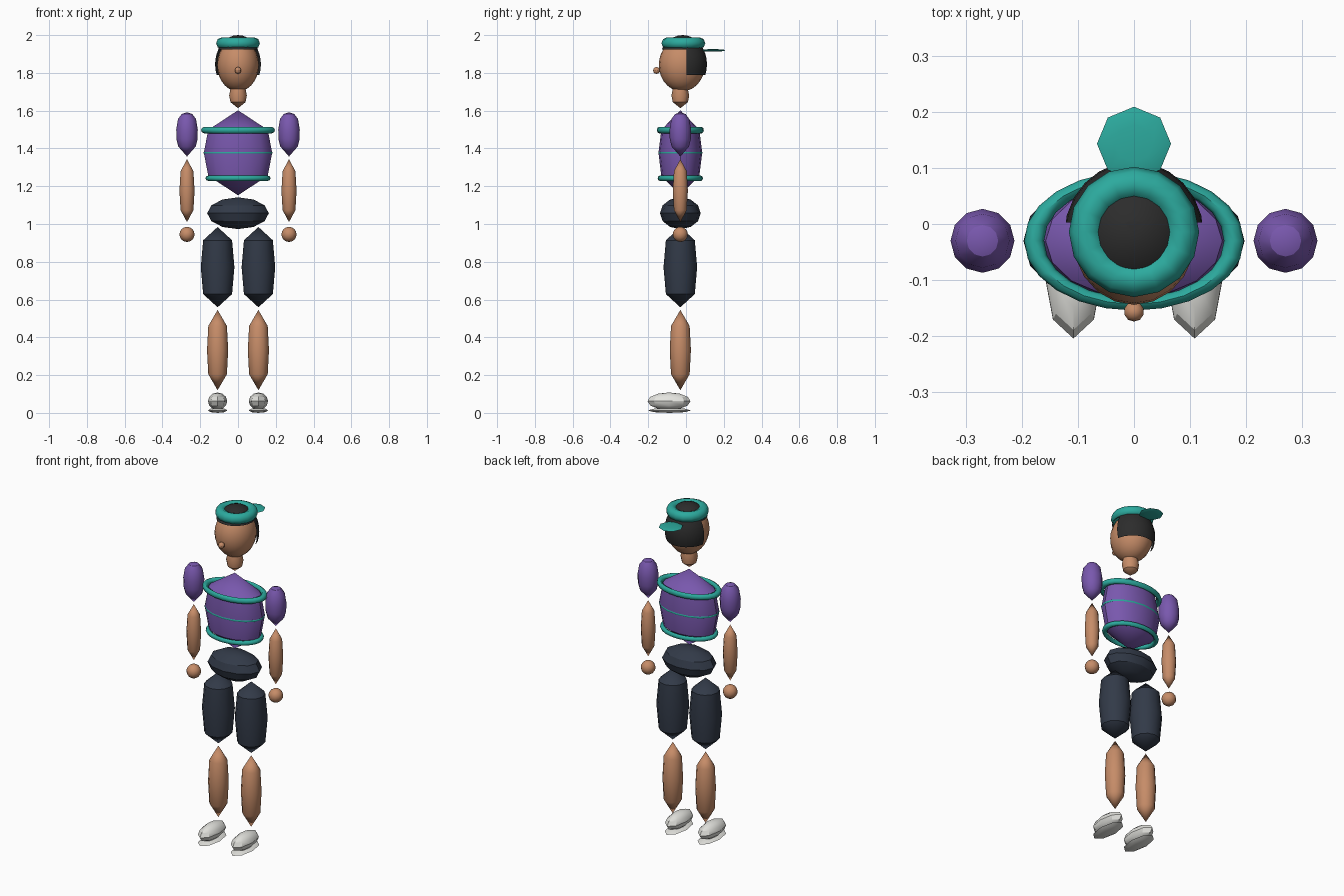
import bpy, bmesh, math
from mathutils import Matrix

if "Cube" in bpy.data.objects:
    bpy.data.objects.remove(bpy.data.objects["Cube"])


def mat(name, r, g, b):
    m = bpy.data.materials.new(name)
    lin = [((c / 255 + 0.055) / 1.055) ** 2.4 for c in (r, g, b)]
    m.diffuse_color = (*lin, 1)
    m.use_nodes = True
    m.node_tree.nodes["Principled BSDF"].inputs["Base Color"].default_value = m.diffuse_color
    return m


SKIN = mat("skin", 198, 140, 104)
PURPLE = mat("purple", 121, 88, 174)
TEAL = mat("teal", 44, 170, 158)
DARK = mat("navy grey", 50, 58, 72)
HAIR = mat("hair black", 44, 44, 44)
WHITE = mat("off white", 228, 228, 223)

CY = -0.03  # body axis in y


def finish(bm, name, material):
    bmesh.ops.recalc_face_normals(bm, faces=bm.faces)
    me = bpy.data.meshes.new(name)
    bm.to_mesh(me)
    bm.free()
    me.materials.append(material)
    ob = bpy.data.objects.new(name, me)
    bpy.context.collection.objects.link(ob)
    bpy.ops.object.select_all(action='DESELECT')
    ob.select_set(True)
    bpy.context.view_layer.objects.active = ob
    bpy.ops.object.shade_smooth_by_angle(angle=math.radians(32))
    return ob


def ball_mesh(loc, size, seg, rings):
    bm = bmesh.new()
    bmesh.ops.create_uvsphere(bm, u_segments=seg, v_segments=rings, radius=1,
                              matrix=Matrix.Translation(loc) @ Matrix.Diagonal((*size, 1)))
    return bm


def ball(name, loc, size, material, seg=12, rings=8):
    return finish(ball_mesh(loc, size, seg, rings), name, material)


def lathe(name, x, profile, material, seg=12, depth=1.0):
    """Turn (radius, z) points about the vertical; the end points are tips."""
    bm = bmesh.new()
    rows = []
    for r, z in profile:
        if r == 0:
            rows.append([bm.verts.new((x, CY, z))] * seg)
        else:
            rows.append([bm.verts.new((x + r * math.cos(a), CY + depth * r * math.sin(a), z))
                         for a in (2 * math.pi * i / seg for i in range(seg))])
    for lo, hi in zip(rows, rows[1:]):
        for i in range(seg):
            j = (i + 1) % seg
            bm.faces.new(list(dict.fromkeys((lo[i], lo[j], hi[j], hi[i]))))
    return finish(bm, name, material)


def spindle(name, x, z0, z1, r, material, shoulder, **kw):
    """Bulging limb with a pointed tip at both ends."""
    c, h = (z0 + z1) / 2, (z1 - z0) / 2
    w, t = shoulder
    pts = [(0, -1), (w, -t), (1, 0), (w, t), (0, 1)]
    return lathe(name, x, [(r * a, c + h * b) for a, b in pts], material, **kw)


def ring(name, loc, rx, ry, minor, tube, seg, material):
    """Elliptical ring; minor is the tube width relative to the radius."""
    bpy.ops.mesh.primitive_torus_add(major_segments=seg, minor_segments=8,
                                     major_radius=1, minor_radius=minor)
    ob = bpy.context.object
    ob.name = name
    ob.data.transform(Matrix.Translation(loc) @ Matrix.Diagonal((rx, ry, tube / minor, 1)))
    ob.data.materials.append(material)
    bpy.ops.object.shade_smooth_by_angle(angle=math.radians(50))


# Head, nose and neck
ball("head", (0, -0.022, 1.842), (0.11, 0.122, 0.14), SKIN, 20, 14)
ball("nose", (0, -0.156, 1.813), (0.018, 0.018, 0.018), SKIN, 10, 8)
lathe("neck", 0, [(0, 1.613), (0.04, 1.645), (0.047, 1.68), (0.04, 1.715), (0, 1.73)], SKIN)

# Hair: a shell kept over the crown and behind the ears
bm = ball_mesh((0, -0.018, 1.845), (0.124, 0.129, 0.155), 24, 16)
for co, no, clear in (((0, 0, 1.79), (0, 0, 1), True),
                      ((0, 0, 1.925), (0, 0, 1), False),
                      ((0, 0.003, 0), (0, 1, 0), False)):
    bmesh.ops.bisect_plane(bm, geom=bm.verts[:] + bm.edges[:] + bm.faces[:],
                           plane_co=co, plane_no=no, clear_inner=clear)
front = [f for f in bm.faces
         if f.calc_center_median().z < 1.925 and f.calc_center_median().y < 0.003]
bmesh.ops.delete(bm, geom=front, context='FACES')
finish(bm, "hair", HAIR)

# Backwards cap: band with open crown, and brim
ring("cap_band", (0, -0.014, 1.957), 0.086, 0.086, 0.35, 0.031, 16, TEAL)
ball("cap_brim", (0, 0.143, 1.919), (0.066, 0.066, 0.007), TEAL, 8, 6)

# Torso with trim rings
spindle("torso", 0, 1.152, 1.602, 0.181, PURPLE, (0.87, 0.54), seg=16, depth=0.64)
ring("chest_trim", (0, CY, 1.497), 0.178, 0.113, 0.1, 0.017, 24, TEAL)
ring("middle_stripe", (0, CY, 1.377), 0.1805, 0.1155, 0.01, 0.005, 16, TEAL)
ring("waist_trim", (0, CY, 1.242), 0.157, 0.109, 0.1, 0.014, 24, TEAL)

# Hips
ball("hips", (0, CY, 1.057), (0.163, 0.108, 0.084), DARK, 12, 6)

# Arms and legs
for side, s in (("left", 1), ("right", -1)):
    ax, lx = s * 0.27, s * 0.108
    lathe(side + "_sleeve", ax, [(0, 1.357), (0.046, 1.41), (0.056, 1.45), (0.057, 1.50),
                                 (0.048, 1.555), (0.028, 1.582), (0, 1.592)], PURPLE)
    spindle(side + "_forearm", ax, 1.01, 1.343, 0.04, SKIN, (0.85, 0.62))
    ball(side + "_hand", (ax, CY, 0.945), (0.04, 0.04, 0.04), SKIN)
    spindle(side + "_thigh", lx, 0.559, 0.984, 0.089, DARK, (0.86, 0.67))
    spindle(side + "_calf", lx, 0.12, 0.545, 0.056, SKIN, (0.88, 0.6))
    ball(side + "_shoe", (lx, -0.09, 0.062), (0.051, 0.114, 0.046), WHITE, 8, 6)
    ball(side + "_sole", (lx, -0.088, 0.013), (0.052, 0.115, 0.013), WHITE, 8, 4)
